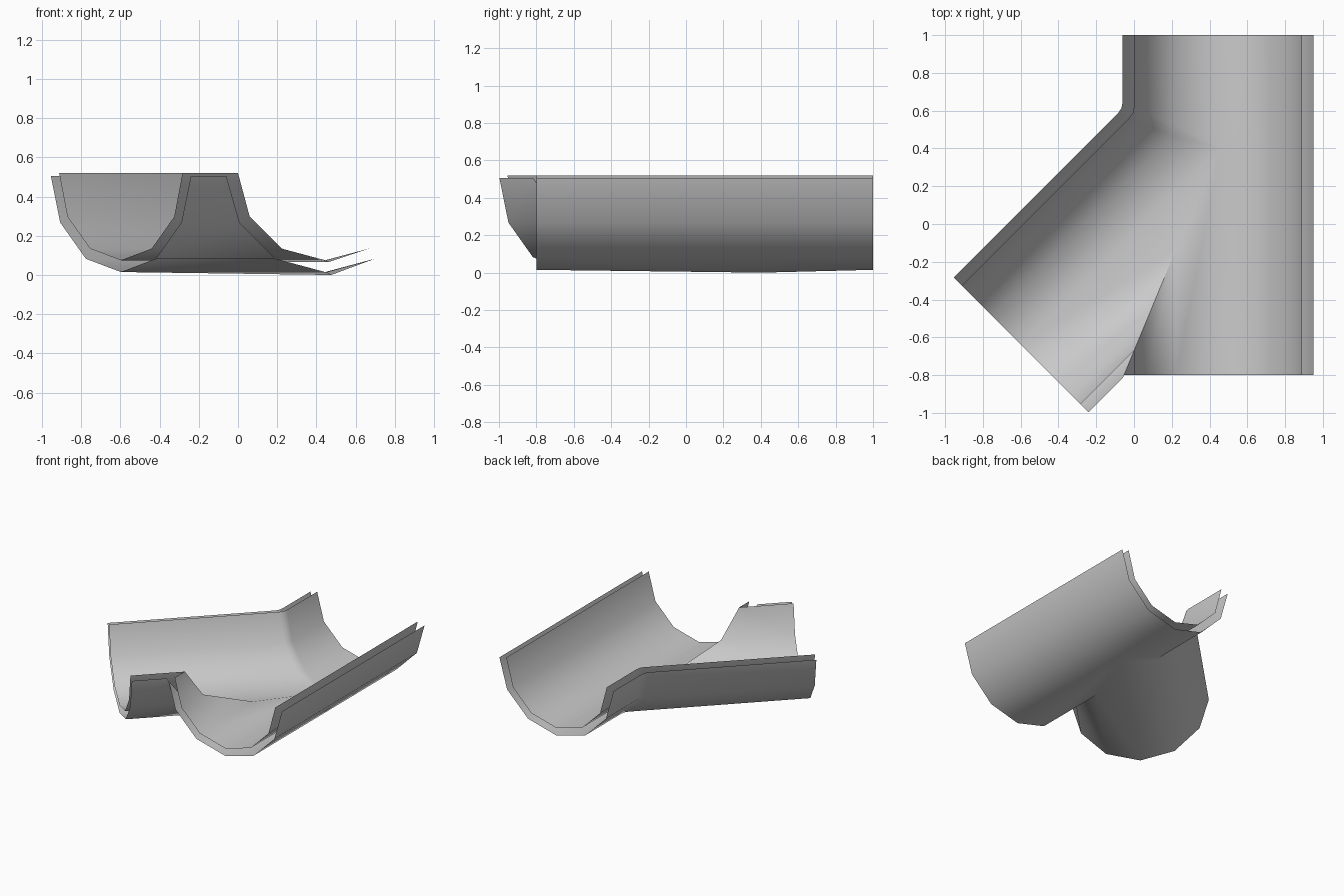
import bpy, bmesh, math
from mathutils import Vector as V

if "Cube" in bpy.data.objects:
    bpy.data.objects.remove(bpy.data.objects["Cube"])

BACK, FRONT, ARM = 1.0, -0.8, -1.4745      # channel ends, branch length from junction
JX, JY, Q = 0.445, 0.4025, math.sqrt(2)
D, R = V((1, 1, 0)) / Q, V((1, -1, 0)) / Q  # branch direction and its right-hand side


def channel_shell(name, radius, rim_z, bottom_x, bottom_z, face_up):
    """One open skin of the half-pipe Y junction, 30 degree facets."""
    prof = [(-radius * math.cos(math.radians(30 * k)),
             0.52 - radius * math.sin(math.radians(30 * k))) for k in range(7)]
    prof[0], prof[6] = (-radius, rim_z), (radius, rim_z)
    centre = V((bottom_x, JY, bottom_z))
    bm = bmesh.new()

    def face(pts):
        out = []
        for p in pts:
            if all((p - q).length > 1e-4 for q in out):
                out.append(p)
        if len(out) > 2:
            bm.faces.new([bm.verts.new(p) for p in out])

    def skin(a, b):
        for i in range(len(a) - 1):
            face([a[i], a[i + 1], b[i + 1], b[i]])

    def main(k, y):
        return V((JX + prof[k][0], y, prof[k][1]))

    def arm(k, t):
        s, z = prof[k]
        return V((JX, JY, z)) + D * t + R * s

    # outer bend: main wall, small fillet, branch wall
    miter = [arm(k, prof[k][0] * (Q - 1)) for k in range(3)]
    f = 0.035
    a = [p + V((0, f, 0)) for p in miter] + [centre]
    b = [p - D * f for p in miter] + [centre]
    mid = [p * 0.5 + q * 0.25 + r * 0.25 for p, q, r in zip(miter + [centre], a, b)]
    back = [main(k, BACK) for k in range(4)]
    end = [arm(k, ARM) for k in range(7)]
    for lo, hi in ((back, a), (a, mid), (mid, b), (b, end[:4])):
        skin(lo, hi)

    # inner crotch between branch and main channel
    crotch = [centre] + [arm(k, -prof[k][0] * (Q + 1)) for k in (4, 5, 6)]
    skin(end[3:], crotch)
    if crotch[3].y < FRONT:
        u = (FRONT - crotch[2].y) / (crotch[3].y - crotch[2].y)
        tip = crotch[2].lerp(crotch[3], u)
        skin(crotch[:3], [main(k, FRONT) for k in (3, 2, 1)])
        face([crotch[2], tip, main(1, FRONT)])
    else:
        skin(crotch, [main(k, FRONT) for k in (3, 2, 1, 0)])

    # straight far wall of the main channel
    middle = [centre] + [main(k, JY) for k in (4, 5, 6)]
    skin([main(k, BACK) for k in range(3, 7)], middle)
    skin(middle, [main(k, FRONT) for k in range(3, 7)])

    bmesh.ops.remove_doubles(bm, verts=bm.verts, dist=1e-4)
    bmesh.ops.recalc_face_normals(bm, faces=bm.faces)
    bm.normal_update()
    if (sum(p.normal.z * p.calc_area() for p in bm.faces) > 0) != face_up:
        bmesh.ops.reverse_faces(bm, faces=bm.faces)
    mesh = bpy.data.meshes.new(name)
    bm.to_mesh(mesh)
    bm.free()
    ob = bpy.data.objects.new(name, mesh)
    bpy.context.collection.objects.link(ob)
    bpy.ops.object.select_all(action='DESELECT')
    ob.select_set(True)
    bpy.context.view_layer.objects.active = ob
    bpy.ops.object.shade_smooth_by_angle(angle=math.radians(60))


channel_shell("inner_channel", 0.445, 0.52, 0.46, 0.065, True)
channel_shell("outer_channel", 0.505, 0.505, 0.475, 0.0, False)
